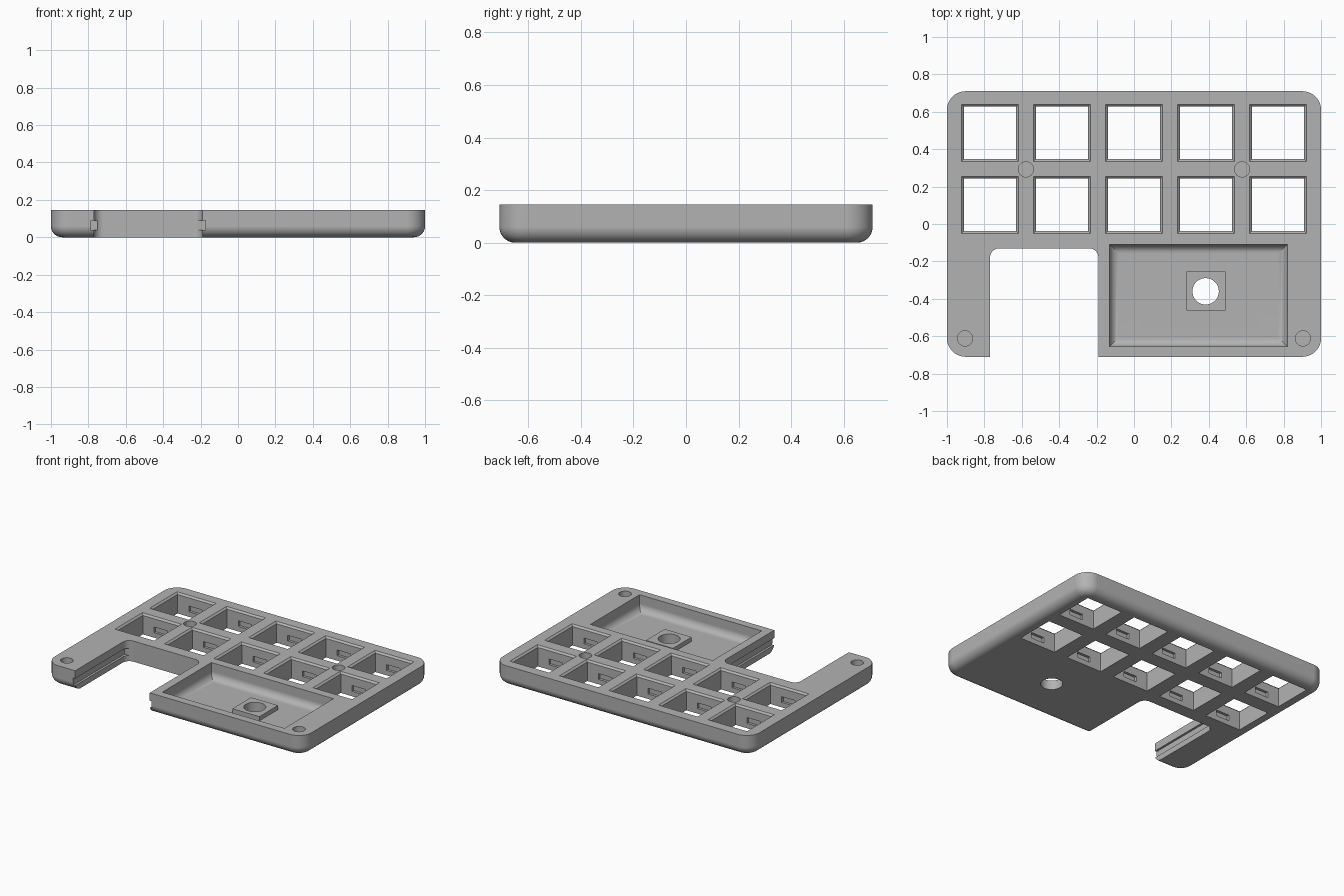
import bpy, bmesh, math

old = bpy.data.objects.get("Cube")
if old:
    bpy.data.objects.remove(old, do_unlink=True)

GREY = (0.45, 0.45, 0.45, 1)
grey = bpy.data.materials.new("plain_grey")
grey.use_nodes = True
grey.diffuse_color = GREY
grey.node_tree.nodes["Principled BSDF"].inputs["Base Color"].default_value = GREY

HEIGHT = 0.145


def outline(x0, x1, y0, y1, r, seg):
    """Rounded rectangle, counter-clockwise."""
    if r <= 0:
        return [(x1, y1), (x0, y1), (x0, y0), (x1, y0)]
    pts = []
    corners = ((x1 - r, y1 - r), (x0 + r, y1 - r), (x0 + r, y0 + r), (x1 - r, y0 + r))
    for quarter, (cx, cy) in enumerate(corners):
        for i in range(seg + 1):
            a = (quarter + i / seg) * math.pi / 2
            pts.append((cx + r * math.cos(a), cy + r * math.sin(a)))
    return pts


def loft(name, x0, x1, y0, y1, rings, r=0.0, seg=10):
    """Solid stacked from (z, inset) rings of a rounded rectangle."""
    bm = bmesh.new()
    loops = []
    for z, inset in rings:
        pts = outline(x0 + inset, x1 - inset, y0 + inset, y1 - inset, r - inset if r else 0, seg)
        loops.append([bm.verts.new((x, y, z)) for x, y in pts])
    n = len(loops[0])
    for low, high in zip(loops, loops[1:]):
        for i in range(n):
            j = (i + 1) % n
            bm.faces.new((low[i], low[j], high[j], high[i]))
    bm.faces.new(loops[0][::-1])
    bm.faces.new(loops[-1])
    bmesh.ops.remove_doubles(bm, verts=bm.verts, dist=1e-5)
    bmesh.ops.recalc_face_normals(bm, faces=bm.faces)
    mesh = bpy.data.meshes.new(name)
    bm.to_mesh(mesh)
    bm.free()
    mesh.materials.append(grey)
    ob = bpy.data.objects.new(name, mesh)
    bpy.context.scene.collection.objects.link(ob)
    return ob


def disc(name, x, y, radius, z0, z1):
    # slightly oversized square keeps the four corner arcs from touching
    e = radius + 0.0005
    return loft(name, x - e, x + e, y - e, y + e, [(z0, 0), (z1, 0)], radius)


def fillet(z, r, steps=10):
    """Rings of a quarter-round rising from z."""
    angles = [math.pi / 2 * i / steps for i in range(steps + 1)]
    return [(z + r * (1 - math.cos(a)), r * (1 - math.sin(a))) for a in angles]


def combine(tool, operation="DIFFERENCE"):
    tool.hide_render = True
    bpy.context.view_layer.objects.active = body
    mod = body.modifiers.new(tool.name, "BOOLEAN")
    mod.object, mod.operation, mod.solver = tool, operation, "EXACT"
    bpy.ops.object.modifier_apply(modifier=mod.name)
    bpy.data.objects.remove(tool, do_unlink=True)


# Case slab with rounded corners and a rounded lower edge
body = loft("case_plate", -1, 1, -0.71, 0.71, fillet(0, 0.06) + [(HEIGHT, 0)], 0.1)

# Front notch with a slide groove in both side walls
combine(loft("notch", -0.77, -0.19, -0.9, -0.13, [(-0.1, 0), (0.3, 0)], 0.05))
combine(loft("groove", -0.785, -0.175, -0.9, -0.14, [(0.04, 0), (0.09, 0)]))

# Filleted basin, raised square boss and its through hole
FLOOR = 0.035
combine(loft("basin", -0.13, 0.82, -0.655, -0.11, fillet(FLOOR, 0.05) + [(0.3, 0)]))
combine(loft("boss", 0.28, 0.49, -0.463, -0.255, [(FLOOR - 0.01, 0), (0.065, 0)]), "UNION")
combine(disc("boss_hole", 0.383, -0.36, 0.07, -0.1, 0.3))

# Key openings with a chamfered rim and a clip slot front and back
PITCH, HALF, RIM = 0.385, 0.14, 0.012
for row in range(2):
    for col in range(-2, 3):
        x, y = col * PITCH, 0.102 + row * PITCH
        w = HALF + RIM
        rings = [(-0.1, RIM), (HEIGHT - RIM, RIM), (HEIGHT, 0), (0.3, 0)]
        combine(loft("key_opening", x - w, x + w, y - w, y + w, rings))
        d = HALF + 0.018
        combine(loft("clip_slot", x - 0.052, x + 0.052, y - d, y + d, [(0.035, 0), (0.075, 0)]))

# Blind round sockets in the top
for x, y in ((-0.578, 0.292), (0.578, 0.292), (-0.903, -0.612), (0.903, -0.612)):
    combine(disc("socket", x, y, 0.04, 0.065, 0.3))

# Smooth rounds, crisp edges
bpy.ops.object.select_all(action="DESELECT")
body.select_set(True)
bpy.context.view_layer.objects.active = body
bpy.ops.object.shade_smooth_by_angle(angle=math.radians(30))
weighted = body.modifiers.new("even_shading", "WEIGHTED_NORMAL")
weighted.keep_sharp = True
